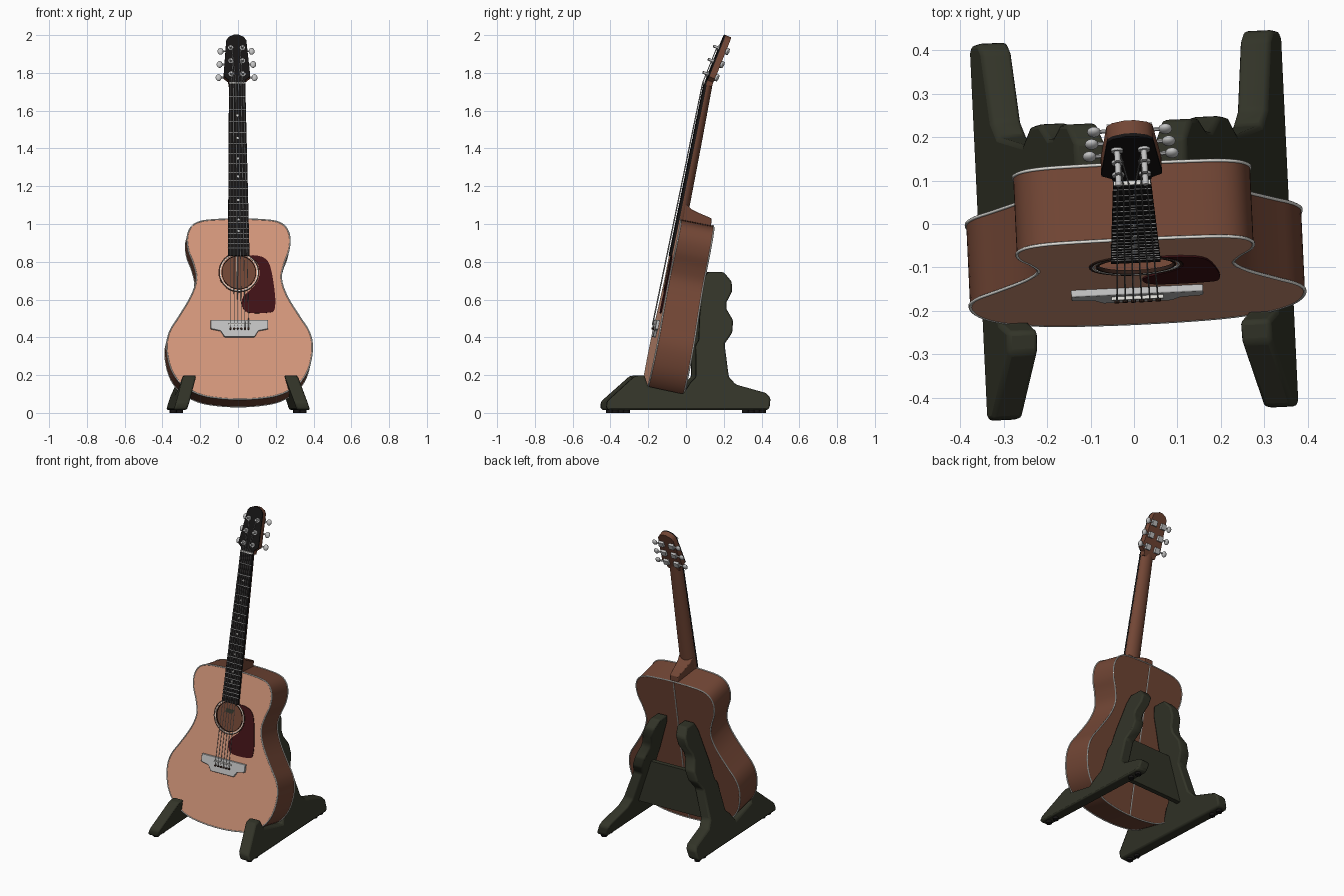
import bpy, bmesh, math
from mathutils import Matrix, Vector

if "Cube" in bpy.data.objects:
    bpy.data.objects.remove(bpy.data.objects["Cube"])

def material(name, r, g, b):
    m = bpy.data.materials.new(name)
    m.diffuse_color = (r, g, b, 1)
    m.use_nodes = True
    m.node_tree.nodes["Principled BSDF"].inputs["Base Color"].default_value = m.diffuse_color
    return m

SPRUCE = material("spruce_top", .68, .32, .205)
WOOD = material("reddish_brown_wood", .17, .062, .036)
BLACK = material("black_ebony", .008, .007, .007)
STAND = material("dark_olive_stand", .032, .034, .021)
RED = material("dark_red_guard", .052, .006, .008)
METAL = material("light_metal", .55, .55, .55)
IVORY = material("ivory_trim", .75, .74, .70)
DARK = material("dark_brown_inlay", .035, .015, .01)

# frames: whole model is turned slightly, guitar leans back, headstock leans further
YAW = Matrix.Rotation(math.radians(2.7), 4, 'Z')
G = YAW @ Matrix.Translation((0, -.23, .075)) @ Matrix.Rotation(math.radians(-11.45), 4, 'X')
def W(z):
    return (z - .075) / .98
NUT = W(1.743)
HEAD = Matrix.Translation((0, -.006, NUT)) @ Matrix.Rotation(math.radians(-10.5), 4, 'X')

def finish(name, bm, mats, mat=G, angle=35, bevel=0, recalc=True):
    if recalc:
        bmesh.ops.recalc_face_normals(bm, faces=bm.faces[:])
    me = bpy.data.meshes.new(name)
    bm.to_mesh(me)
    bm.free()
    for m in mats:
        me.materials.append(m)
    me.shade_smooth()
    me.set_sharp_from_angle(angle=math.radians(angle))
    ob = bpy.data.objects.new(name, me)
    bpy.context.collection.objects.link(ob)
    ob.matrix_world = mat
    if bevel:
        b = ob.modifiers.new("soft_edges", 'BEVEL')
        b.width, b.segments, b.limit_method = bevel, 2, 'ANGLE'
    return ob

def loft(bm, loops, caps=True):
    rows = [[bm.verts.new(p) for p in lp] for lp in loops]
    n = len(rows[0])
    for a, b in zip(rows, rows[1:]):
        for i in range(n):
            bm.faces.new((a[i], a[(i + 1) % n], b[(i + 1) % n], b[i]))
    if caps:
        bm.faces.new(rows[0][::-1])
        bm.faces.new(rows[-1])
    return rows

def plate(name, pts, n0, n1, m, mat=G, bevel=0):
    bm = bmesh.new()
    loft(bm, [[(a, n, b) for a, b in pts] for n in (n0, n1)])
    return finish(name, bm, [m], mat, bevel=bevel)

def ring(name, r0, r1, height, w, m):
    bm = bmesh.new()
    circ = lambda r, n: [(r * math.cos(t * math.tau / 48), n, w + r * math.sin(t * math.tau / 48)) for t in range(48)]
    loft(bm, [circ(r0, .006), circ(r0, -height), circ(r1, -height), circ(r1, 0)], caps=False)
    return finish(name, bm, [m])

def tube(name, paths, r, m, cyclic=False, mat=G):
    cu = bpy.data.curves.new(name, 'CURVE')
    cu.dimensions, cu.bevel_depth, cu.bevel_resolution = '3D', r, 1
    for pts in paths:
        s = cu.splines.new('POLY')
        s.points.add(len(pts) - 1)
        for p, q in zip(s.points, pts):
            p.co = (*q, 1)
        s.use_cyclic_u = cyclic
    cu.materials.append(m)
    ob = bpy.data.objects.new(name, cu)
    bpy.context.collection.objects.link(ob)
    ob.matrix_world = mat

def smooth(pts, k=4):
    out, n = [], len(pts)
    for i in range(n):
        a, b, c, d = (Vector(pts[(i + j) % n]) for j in (-1, 0, 1, 2))
        for j in range(k):
            t = j / k
            out.append(tuple(.5 * (2 * b + (c - a) * t + (2 * a - 5 * b + 4 * c - d) * t * t
                                   + (3 * b - a - 3 * c + d) * t ** 3)))
    return out

def cyl(bm, r, depth, mat, seg=12):
    bmesh.ops.create_cone(bm, cap_ends=True, segments=seg, radius1=r, radius2=r, depth=depth, matrix=mat)

ALONG_N = Matrix.Rotation(math.pi / 2, 4, 'X')
ALONG_U = Matrix.Rotation(math.pi / 2, 4, 'Y')
T = Matrix.Translation

# body: hollow box with a round hole in the top
half = [(0, .072), (.12, .079), (.22, .10), (.31, .153), (.365, .235), (.386, .345), (.37, .43), (.32, .51),
        (.255, .617), (.225, .71), (.24, .79), (.266, .86), (.272, .93), (.25, .985), (.2, 1.014), (.11, 1.024), (0, 1.027)]
half = [(x, W(z)) for x, z in half]
outline = smooth(half + [(-x, w) for x, w in half[-2:0:-1]])
def depth(w):
    return .2 - .018 * w
HOLE = W(.744)
bm = bmesh.new()
rows = loft(bm, [[(u, 0, w) for u, w in outline], [(u, depth(w), w) for u, w in outline]], caps=False)
bm.faces.new(rows[1])
hole = [bm.verts.new((.09 * math.cos(t * math.tau / 48), 0, HOLE + .09 * math.sin(t * math.tau / 48))) for t in range(48)]
edges = [bm.edges.new((hole[i], hole[i - 1])) for i in range(48)]
edges += [bm.edges.get((rows[0][i], rows[0][i - 1])) for i in range(len(outline))]
bmesh.ops.triangle_fill(bm, use_beauty=True, edges=edges, normal=(0, -1, 0))
bm.normal_update()
for f in bm.faces:
    f.material_index = 1 if all(abs(v.co.y) < 1e-5 for v in f.verts) else 0
finish("body", bm, [WOOD, SPRUCE])
tube("front_binding", [[(u, .002, w) for u, w in outline]], .004, IVORY, True)
tube("back_binding", [[(u, depth(w) - .002, w) for u, w in outline]], .004, IVORY, True)
tube("back_centre_strip", [[(0, depth(w), w) for w in (.0, W(1.02))]], .004, IVORY)

# sound hole rosette
ring("rosette_outer", .101, .108, .003, HOLE, DARK)
ring("rosette_light", .097, .101, .003, HOLE, IVORY)
ring("rosette_inner", .088, .092, .003, HOLE, DARK)

# pickguard beside the hole
guard = [(.06, .832), (.125, .825), (.165, .78), (.188, .65), (.19, .56), (.165, .532), (.05, .53), (.016, .565),
         (.022, .615), (.075, .664), (.104, .71), (.109, .755), (.095, .80)]
plate("pickguard", [(x, W(z)) for x, z in smooth(guard, 3)], -.004, .001, RED)

# bridge with saddle and pins
right = [(.08, .40), (.1, .432), (.152, .442), (.152, .49)]
plate("bridge", [(x, W(z)) for x, z in right + [(-x, z) for x, z in right[::-1]]], -.016, .001, METAL, bevel=.003)
SADDLE = W(.468)
plate("saddle", [(-.06, SADDLE - .004), (.06, SADDLE - .004), (.06, SADDLE + .004), (-.06, SADDLE + .004)], -.024, -.01, IVORY)
bm = bmesh.new()
for i in range(6):
    cyl(bm, .006, .014, T(((i - 2.5) * .019, -.018, W(.442))) @ ALONG_N, 8)
finish("bridge_pins", bm, [DARK])

# neck, heel and fretboard
def hw(w):
    t = (w - W(.83)) / (NUT - W(.83))
    return .057 + (.043 - .057) * t
bm = bmesh.new()
secs = []
for w, d in ((.96, .045), (1.05, .042), (1.4, .038), (NUT + .01, .033)):
    secs.append([(hw(w) * math.cos(a * math.pi / 12), d * math.sin(a * math.pi / 12), w) for a in range(13)])
loft(bm, secs)
finish("neck", bm, [WOOD])
bm = bmesh.new()
prof = [(0, .96), (.0, 1.06), (.03, 1.05), (.05, 1.035), (.1, 1.022), (.168, 1.008), (.174, .96)]
loft(bm, [[(s * (.05 - .13 * n), n, w) for n, w in prof] for s in (-1, 1)])
finish("heel", bm, [WOOD], bevel=.004)
W0 = W(.83)
plate("fretboard", [(-hw(W0), W0), (hw(W0), W0), (hw(NUT), NUT), (-hw(NUT), NUT)], -.013, .001, BLACK)
plate("nut", [(-.043, NUT - .004), (.043, NUT - .004), (.043, NUT + .006), (-.043, NUT + .006)], -.019, .005, IVORY)
def fret(i):
    return NUT - (NUT - SADDLE) * (1 - 2 ** (-i / 12))
tube("frets", [[(-hw(fret(i)), -.013, fret(i)), (hw(fret(i)), -.013, fret(i))] for i in range(1, 21)], .0025, METAL)
bm = bmesh.new()
for i in (3, 5, 7, 9, 12, 12, 15, 17):
    cyl(bm, .006, .004, T((0, -.0125, (fret(i) + fret(i - 1)) / 2)) @ ALONG_N)
finish("fret_markers", bm, [IVORY])

# headstock: wooden slab with a black face
side = [(.043, -.005), (.046, .02), (.07, .04), (.069, .06), (.053, .245), (.04, .264), (.012, .277)]
shape = side + [(-x, s) for x, s in side[::-1]]
plate("headstock", shape, .004, .036, WOOD, G @ HEAD)
plate("headstock_face", shape, -.004, .004, BLACK, G @ HEAD)

# tuners: post, washer, gear box, shaft and button, three on each side
bm = bmesh.new()
PEGS = (.05, .125, .2)
for s in (-1, 1):
    for p in PEGS:
        edge = .072 - .085 * (p - .04)
        cyl(bm, .007, .036, T((s * .031, -.016, p)) @ ALONG_N)
        cyl(bm, .014, .008, T((s * .031, -.006, p)) @ ALONG_N)
        bmesh.ops.create_cube(bm, size=1, matrix=T((s * .035, .043, p)) @ Matrix.Diagonal((.034, .018, .034, 1)))
        cyl(bm, .005, edge - .01, T((s * (.035 + edge / 2), .042, p)) @ ALONG_U, 8)
        bmesh.ops.create_uvsphere(bm, u_segments=12, v_segments=8, radius=1,
                                  matrix=T((s * (edge + .024), .042, p)) @ Matrix.Diagonal((.016, .011, .019, 1)))
finish("tuners", bm, [METAL], G @ HEAD)

# strings
paths = []
for i in range(6):
    k = i - 2.5
    s = -1 if i < 3 else 1
    peg = PEGS[i if i < 3 else 5 - i]
    paths.append([(k * .019, -.018, W(.442)), (k * .019, -.026, SADDLE), (k * .0135, -.020, NUT),
                  tuple(HEAD @ Vector((s * .025, -.014, peg)))])
tube("strings", paths, .0018, METAL)

# stand: two inward-leaning side frames
def frame_x(z):
    return .325 - .32 * (z - .02)
frame = [(-.43, .015), (-.437, .03), (-.435, .06), (-.285, .195), (-.235, .2), (-.215, .14), (-.03, .1), (.01, .16),
         (.04, .19), (.04, .36), (.058, .385), (.062, .5), (.075, .6), (.085, .69), (.108, .745), (.195, .745),
         (.236, .695), (.236, .64), (.206, .585), (.206, .55), (.24, .49), (.235, .425), (.193, .365),
         (.213, .19), (.25, .15), (.41, .105), (.432, .08), (.428, .03), (.415, .015)]
for s, label in ((-1, "left"), (1, "right")):
    bm = bmesh.new()
    loft(bm, [[(s * (frame_x(z) + o), y, z) for y, z in frame] for o in (-.035, .035)])
    finish("stand_frame_" + label, bm, [STAND], YAW, bevel=.012)

# cross panel and rubber feet
b, t = frame_x(.15), frame_x(.43)
plate("stand_cross_panel", [(-b, .15), (b, .15), (t, .43), (-t, .43)], .105, .135, STAND, YAW)
bm = bmesh.new()
for x in (-.327, .327):
    for y in (-.39, -.33, .33, .39):
        cyl(bm, .018, .02, T((x, y, .01)))
finish("stand_feet", bm, [BLACK], YAW)
